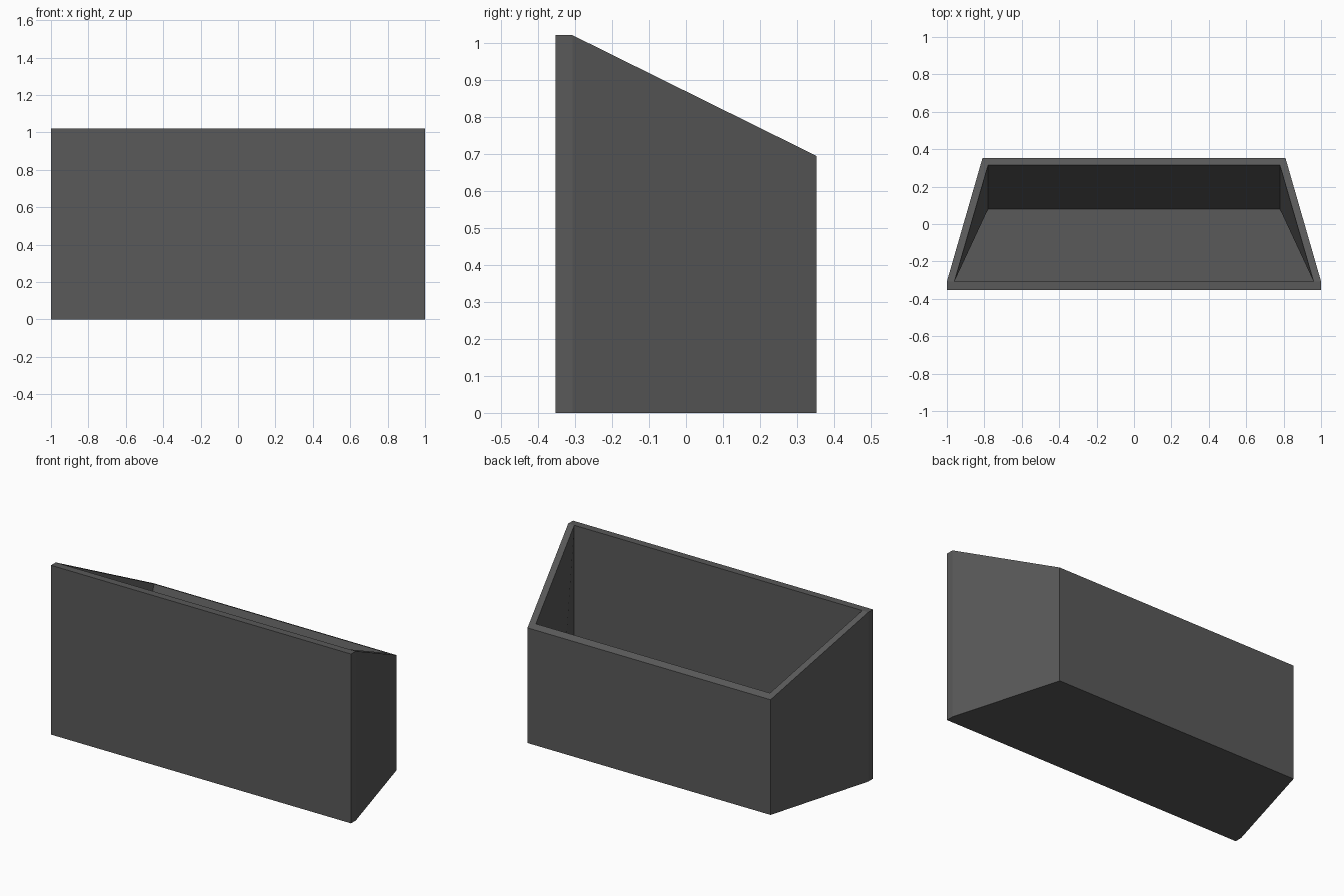
import bpy, bmesh

if "Cube" in bpy.data.objects:
    bpy.data.objects.remove(bpy.data.objects["Cube"])

# key dimensions
Y_FRONT, Y_CREASE, Y_BACK = -0.352, -0.307, 0.352
Z_HIGH, Z_LOW = 1.02, 0.694
Z_FLOOR = 0.04
SLOPE = (Z_LOW - Z_HIGH) / (Y_BACK - Y_CREASE)

mat = bpy.data.materials.new("dark grey")
mat.diffuse_color = (0.1, 0.1, 0.1, 1)
mat.use_nodes = True
mat.node_tree.nodes["Principled BSDF"].inputs["Base Color"].default_value = mat.diffuse_color


def rim_z(y):
    return Z_HIGH + SLOPE * (max(y, Y_CREASE) - Y_CREASE)


bm = bmesh.new()


def loop(points):
    """Vertices of a left/right symmetric outline, right half given front to back."""
    pts = points + [(-x, y, z) for x, y, z in reversed(points)]
    return [bm.verts.new(p) for p in pts]


# outer shell outline at the ground and at the sloping rim
plan = [(1.0, Y_FRONT), (1.0, Y_CREASE), (0.81, Y_BACK)]
base = loop([(x, y, 0) for x, y in plan])
rim = loop([(x, y, rim_z(y)) for x, y in plan])
bm.faces.new(base)
for i in range(6):
    j = (i + 1) % 6
    bm.faces.new((base[i], base[j], rim[j], rim[i]))

# cavity: upright front, back leaning in towards the floor
mouth = loop([(0.96, Y_CREASE, Z_HIGH), (0.78, 0.315, rim_z(0.315))])
floor = loop([(0.96, Y_CREASE, Z_FLOOR), (0.78, 0.08, Z_FLOOR)])
bm.faces.new(floor)
for a, b in ((1, 2), (3, 0)):
    bm.faces.new((mouth[a], mouth[b], floor[b], floor[a]))
for f, b in ((0, 1), (3, 2)):  # twisted side walls, folded along the diagonal
    bm.faces.new((mouth[f], mouth[b], floor[b]))
    bm.faces.new((mouth[f], floor[b], floor[f]))

# rim top: flat front strip, sloping sides and back
bm.faces.new((rim[0], rim[1], mouth[0], mouth[3], rim[4], rim[5]))
bm.faces.new((rim[1], rim[2], mouth[1], mouth[0]))
bm.faces.new((rim[2], rim[3], mouth[2], mouth[1]))
bm.faces.new((rim[3], rim[4], mouth[3], mouth[2]))

bmesh.ops.recalc_face_normals(bm, faces=bm.faces)
mesh = bpy.data.meshes.new("planter_box")
bm.to_mesh(mesh)
bm.free()
mesh.materials.append(mat)
obj = bpy.data.objects.new("planter_box", mesh)
bpy.context.collection.objects.link(obj)
